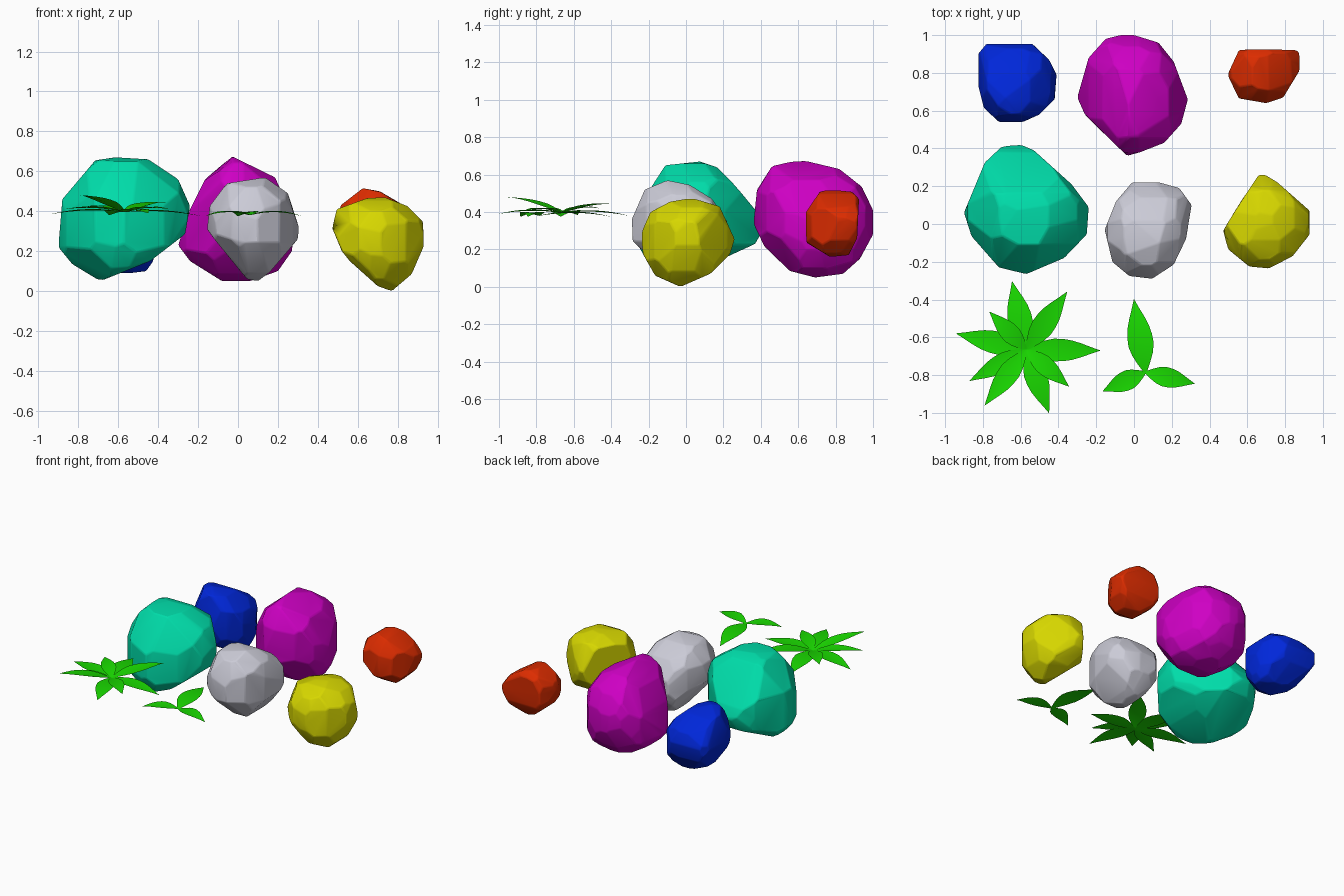
import bpy, bmesh, math
from mathutils import Vector

if "Cube" in bpy.data.objects:
    bpy.data.objects.remove(bpy.data.objects["Cube"])


def material(name, rgb):
    m = bpy.data.materials.new(name)
    m.diffuse_color = (*rgb, 1)
    m.use_nodes = True
    m.node_tree.nodes["Principled BSDF"].inputs["Base Color"].default_value = m.diffuse_color
    return m


def finish(name, bm, mat, angle):
    me = bpy.data.meshes.new(name)
    bm.to_mesh(me)
    bm.free()
    ob = bpy.data.objects.new(name, me)
    bpy.context.collection.objects.link(ob)
    me.materials.append(mat)
    bpy.ops.object.select_all(action='DESELECT')
    ob.select_set(True)
    bpy.context.view_layer.objects.active = ob
    bpy.ops.object.shade_smooth_by_angle(angle=math.radians(angle))
    return ob


def cut(bm, co, no):
    bmesh.ops.bisect_plane(bm, geom=bm.verts[:] + bm.edges[:] + bm.faces[:], dist=1e-5,
                           plane_co=co, plane_no=no, clear_outer=True)
    bmesh.ops.holes_fill(bm, edges=bm.edges[:], sides=0)


# A rock is a block chiselled to its front, side and top outlines, then faceted
def rock(name, mat, front, side, top):
    def span(vals):
        return (min(vals) + max(vals)) / 2
    c = Vector((span([p[0] for p in top]), span([p[1] for p in top]),
                span([p[1] for p in side])))
    bm = bmesh.new()
    bmesh.ops.create_cube(bm, size=1.2)
    bmesh.ops.translate(bm, verts=bm.verts[:], vec=c)
    inner = []
    for poly, (u, v) in ((front, (0, 2)), (side, (1, 2)), (top, (0, 1))):
        mid = Vector((c[u], c[v]))
        for i, p in enumerate(poly):
            q = poly[(i + 1) % len(poly)]
            co = c.copy()
            co[u], co[v] = p
            inner.append(co)
            d = Vector((q[1] - p[1], p[0] - q[0]))
            if d.dot(Vector(p) - mid) < 0:
                d = -d
            no = Vector((0, 0, 0))
            no[u], no[v] = d.normalized()
            # keep slightly concave outline points
            far = max(poly, key=lambda r: d.dot(Vector(r)))
            co = c.copy()
            co[u], co[v] = far
            cut(bm, co, no)
    # Facets between the outlines
    n = 40
    for i in range(n):
        z = 1 - 2 * (i + 0.5) / n
        r, a = math.sqrt(1 - z * z), i * 2.39996
        no = Vector((r * math.cos(a), r * math.sin(a), z))
        h_in = max(no.dot(p - c) for p in inner)
        h_out = max(no.dot(w.co - c) for w in bm.verts)
        if h_out - h_in > 0.012:
            cut(bm, c + no * (h_in + 0.25 * (h_out - h_in)), no)
    # Clean the small edges and close the shape
    bmesh.ops.remove_doubles(bm, verts=bm.verts[:], dist=0.018)
    pts = [w.co.copy() for w in bm.verts]
    bm.clear()
    for p in pts:
        bm.verts.new(p)
    hull = bmesh.ops.convex_hull(bm, input=bm.verts[:])
    junk = [g for g in hull['geom_interior'] if isinstance(g, bmesh.types.BMVert)]
    bmesh.ops.delete(bm, geom=junk, context='VERTS')
    bmesh.ops.dissolve_limit(bm, angle_limit=math.radians(7),
                             verts=bm.verts[:], edges=bm.edges[:])
    bmesh.ops.recalc_face_normals(bm, faces=bm.faces[:])
    ob = finish(name, bm, mat, 30)
    bev = ob.modifiers.new("soft_edges", 'BEVEL')
    bev.width, bev.segments = 0.008, 2
    bev.limit_method = 'ANGLE'
    bev.angle_limit = math.radians(8)


rock("teal_rock", material("teal", (0.0, 0.72, 0.4)),
     [(-.615, .67), (-.45, .66), (-.3, .56), (-.24, .425), (-.265, .285), (-.44, .15),
      (-.69, .05), (-.83, .135), (-.9, .22), (-.88, .46), (-.715, .655)],
     [(-.11, .65), (.075, .67), (.165, .64), (.28, .525), (.38, .4), (.42, .32), (.37, .23),
      (.24, .17), (0, .06), (-.1, .05), (-.2, .12), (-.27, .25), (-.27, .4), (-.2, .52)],
     [(-.7, .41), (-.6, .42), (-.53, .39), (-.33, .21), (-.24, .09), (-.25, -.055),
      (-.37, -.18), (-.57, -.265), (-.715, -.23), (-.86, -.065), (-.9, .06), (-.79, .325)])
rock("magenta_rock", material("magenta", (0.62, 0.0, 0.55)),
     [(-.03, .675), (.185, .57), (.225, .485), (.285, .35), (.27, .2), (.2, .1), (.06, .05),
      (-.08, .05), (-.24, .15), (-.3, .23), (-.24, .41), (-.165, .56)],
     [(.61, .68), (.82, .63), (.94, .535), (1, .41), (1, .28), (.93, .15), (.84, .07),
      (.69, .05), (.555, .085), (.42, .215), (.355, .35), (.38, .52), (.46, .645)],
     [(-.07, 1), (0, 1), (.13, .96), (.21, .86), (.285, .66), (.25, .53), (.16, .43),
      (-.03, .355), (-.13, .45), (-.26, .58), (-.3, .67), (-.24, .88), (-.15, .98)])
rock("grey_rock", material("pale_grey", (0.6, 0.6, 0.68)),
     [(-.055, .54), (.135, .57), (.25, .49), (.305, .32), (.3, .26), (.16, .095),
      (.1, .05), (.045, .06), (-.09, .22), (-.155, .31), (-.14, .435)],
     [(-.1, .57), (.02, .545), (.14, .47), (.22, .35), (.22, .2), (.12, .08), (0, .05),
      (-.12, .09), (-.23, .19), (-.3, .26), (-.29, .36), (-.22, .52)],
     [(-.01, .22), (.115, .225), (.24, .19), (.305, .1), (.275, -.08), (.21, -.215),
      (.095, -.29), (-.025, -.275), (-.115, -.2), (-.155, -.03), (-.095, .12)])
rock("yellow_rock", material("yellow", (0.68, 0.68, 0.0)),
     [(.645, .465), (.735, .47), (.85, .425), (.925, .35), (.935, .235), (.87, .085),
      (.77, 0), (.7, .025), (.56, .15), (.51, .27), (.47, .32), (.495, .41)],
     [(.03, .475), (.18, .43), (.26, .255), (.235, .175), (.13, .07), (-.03, 0),
      (-.165, .06), (-.23, .175), (-.24, .285), (-.19, .4), (-.085, .455)],
     [(.67, .275), (.76, .22), (.93, .07), (.93, -.055), (.84, -.17), (.715, -.235),
      (.61, -.225), (.5, -.135), (.47, -.04), (.53, .065)])
rock("blue_rock", material("blue", (0.0, 0.02, 0.7)),
     [(-.59, .09), (-.54, .09), (-.46, .1), (-.425, .15), (-.41, .28), (-.44, .4),
      (-.55, .5), (-.68, .535), (-.78, .5), (-.825, .32), (-.74, .14)],
     [(.54, .3), (.58, .15), (.68, .09), (.82, .095), (.93, .22), (.955, .33), (.93, .41),
      (.8, .49), (.67, .535), (.58, .51)],
     [(-.78, .955), (-.54, .955), (-.45, .87), (-.41, .79), (-.42, .66), (-.5, .58),
      (-.6, .535), (-.715, .54), (-.795, .615), (-.83, .755), (-.825, .9)])
rock("red_rock", material("red", (0.72, 0.025, 0.0)),
     [(.625, .515), (.71, .5), (.83, .43), (.88, .37), (.85, .25), (.78, .18), (.66, .16),
      (.54, .26), (.5, .37), (.515, .43)],
     [(.72, .515), (.88, .515), (.925, .47), (.915, .26), (.87, .17), (.77, .16),
      (.645, .235), (.635, .39)],
     [(.56, .93), (.85, .93), (.88, .9), (.875, .81), (.79, .67), (.70, .64),
      (.555, .665), (.495, .79)])

green = material("green", (0.01, 0.7, 0.0))


# Plant: creased pointed leaves arching from one centre to given tips
def plant(name, centre, tips, arch):
    bm = bmesh.new()
    profile = [.12, .5, .82, 1, .98, .85, .6, .3, .02]
    base = Vector(centre)
    for x, y, z, width in tips:
        run = Vector((x, y, z)) - base
        across = Vector((-run.y, run.x, 0)).normalized()
        rows = []
        for i, w in enumerate(profile):
            t = i / (len(profile) - 1)
            p = base + run * t + Vector((0, 0, arch * 4 * t * (1 - t)))
            o = across * (w * width / 2)
            rise = Vector((0, 0, 0.006 * w))
            rows.append([bm.verts.new(q) for q in (p - o + rise, p, p + o + rise)])
        for a, b in zip(rows, rows[1:]):
            for k in range(2):
                bm.faces.new((a[k], b[k], b[k + 1], a[k + 1]))
    for f in bm.faces:
        f.normal_update()
        if f.normal.z < 0:
            f.normal_flip()
    finish(name, bm, green, 30)


plant("large_plant", (-.57, -.665, .395),
      [(-.645, -.305, .38, .13), (-.355, -.36, .445, .12), (-.18, -.67, .375, .12),
       (-.345, -.86, .41, .10), (-.45, -1, .39, .12), (-.79, -.96, .48, .11),
       (-.87, -.83, .41, .10), (-.94, -.58, .385, .12), (-.765, -.465, .42, .10)], .014)
plant("small_plant", (.06, -.785, .38),
      [(0, -.4, .375, .135), (.32, -.845, .375, .105), (-.165, -.885, .375, .105)], .018)
